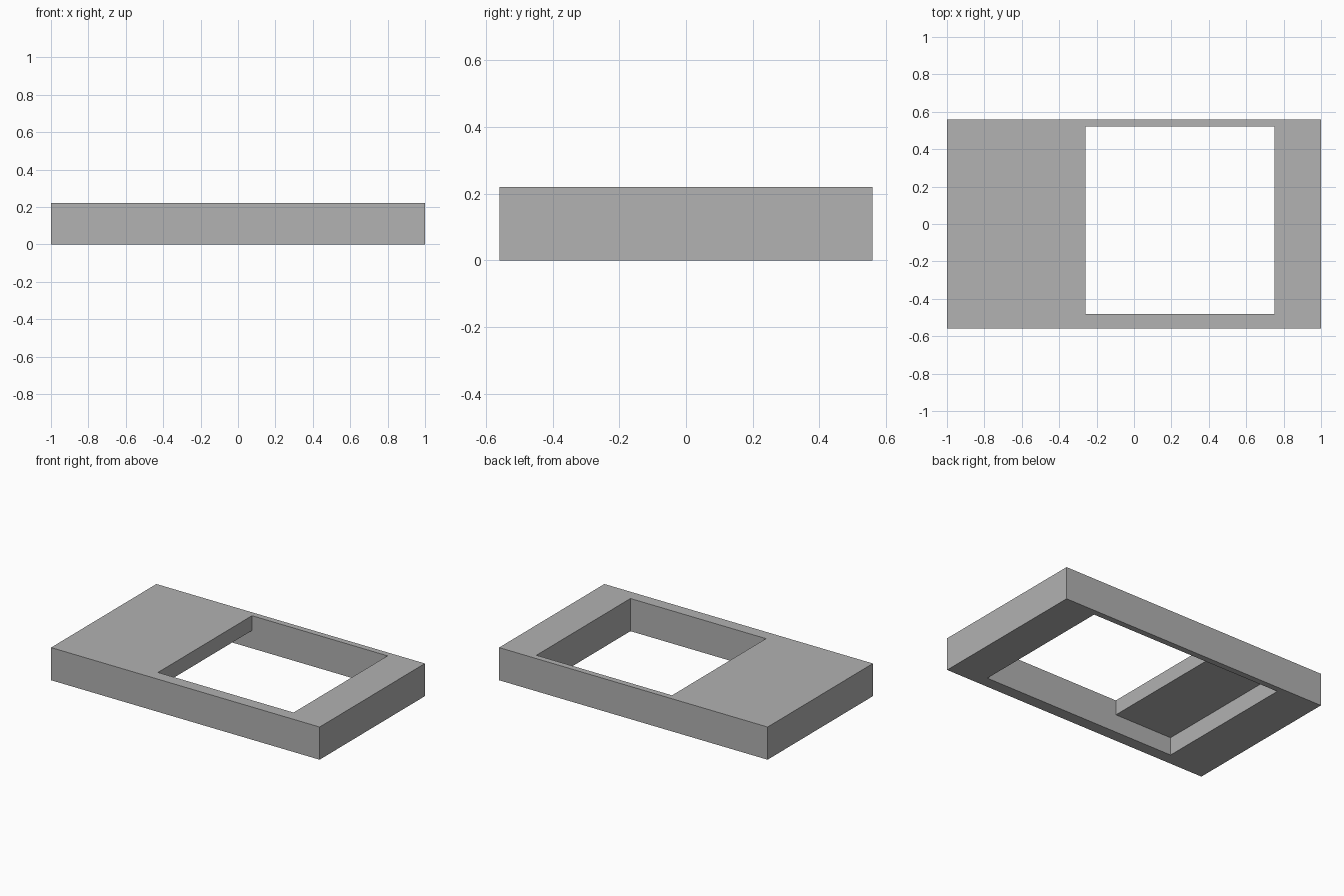
import bpy
import bmesh

cube = bpy.data.objects.get("Cube")
if cube:
    bpy.data.objects.remove(cube, do_unlink=True)

grey = bpy.data.materials.new("plain_grey")
grey.use_nodes = True
colour = (0.445, 0.445, 0.445, 1)
grey.diffuse_color = colour
grey.node_tree.nodes["Principled BSDF"].inputs["Base Color"].default_value = colour


def extrude_profile(name, profile, y_front, y_back):
    """Extrude a closed x-z profile along y into a solid object."""
    bm = bmesh.new()
    face = bm.faces.new([bm.verts.new((x, y_front, z)) for x, z in profile])
    moved = bmesh.ops.extrude_face_region(bm, geom=[face])["geom"]
    verts = [v for v in moved if isinstance(v, bmesh.types.BMVert)]
    bmesh.ops.translate(bm, verts=verts, vec=(0, y_back - y_front, 0))
    bmesh.ops.recalc_face_normals(bm, faces=bm.faces)
    mesh = bpy.data.meshes.new(name)
    bm.to_mesh(mesh)
    bm.free()
    mesh.materials.append(grey)
    obj = bpy.data.objects.new(name, mesh)
    bpy.context.collection.objects.link(obj)
    return obj


# Outer slab
height = 0.22
slab = extrude_profile("frame_slab", [(-1, 0), (1, 0), (1, height), (-1, height)],
                       -0.56, 0.56)

# Stepped opening: through window plus a pocket under the wide end
pocket_x, window_x, end_x, ledge_z = -0.69, -0.26, 0.75, 0.12
cutter = extrude_profile(
    "opening_cutter",
    [(pocket_x, -0.1), (end_x, -0.1), (end_x, 0.3),
     (window_x, 0.3), (window_x, ledge_z), (pocket_x, ledge_z)],
    -0.48, 0.52)
cutter.hide_render = True

cut = slab.modifiers.new("opening", 'BOOLEAN')
cut.operation = 'DIFFERENCE'
cut.solver = 'EXACT'
cut.object = cutter
bpy.context.view_layer.objects.active = slab
bpy.ops.object.modifier_apply(modifier=cut.name)
bpy.data.objects.remove(cutter, do_unlink=True)
